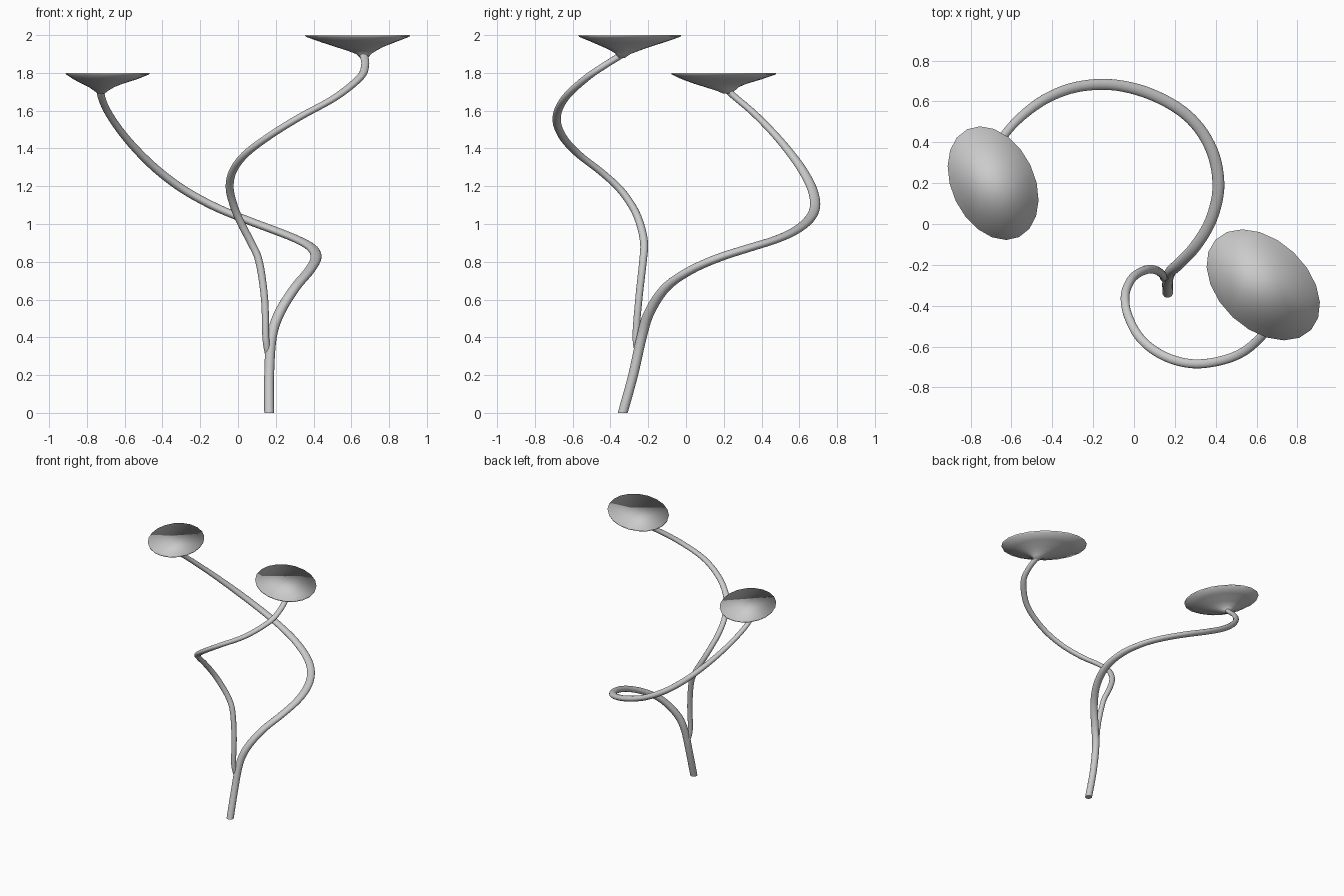
import bpy, bmesh
from math import sin, cos, pi, radians
from mathutils import Vector

if "Cube" in bpy.data.objects:
    bpy.data.objects.remove(bpy.data.objects["Cube"])

SIDES = 20
UP = Vector((0, 0, 1))


def loft(name, rings, angle):
    """Skin a list of vertex rings and cap both ends."""
    bm = bmesh.new()
    loops = [[bm.verts.new(p) for p in ring] for ring in rings]
    for a, b in zip(loops, loops[1:]):
        for i in range(len(a)):
            j = (i + 1) % len(a)
            bm.faces.new((a[i], a[j], b[j], b[i]))
    bm.faces.new(loops[0][::-1])
    bm.faces.new(loops[-1])
    bmesh.ops.recalc_face_normals(bm, faces=bm.faces)
    mesh = bpy.data.meshes.new(name)
    bm.to_mesh(mesh)
    bm.free()
    ob = bpy.data.objects.new(name, mesh)
    bpy.context.collection.objects.link(ob)
    bpy.ops.object.select_all(action='DESELECT')
    ob.select_set(True)
    bpy.context.view_layer.objects.active = ob
    bpy.ops.object.shade_smooth_by_angle(angle=radians(angle))
    return ob


def stem(name, pts, steps=5):
    """Sweep a circle, leaning towards level, along (x, y, z, radius) points."""
    p = [Vector(q) for q in pts]
    p = [2 * p[0] - p[1]] + p + [2 * p[-1] - p[-2]]
    path = []
    for a, b, c, d in zip(p, p[1:], p[2:], p[3:]):
        for s in range(steps):
            t = s / steps
            path.append(0.5 * (2 * b + (c - a) * t + (2 * a - 5 * b + 4 * c - d) * t**2
                               + (3 * b - a - 3 * c + d) * t**3))
    path.append(p[-2])
    rings = []
    for i, q in enumerate(path):
        normal = UP
        if i:
            tan = (path[min(i + 1, len(path) - 1)] - path[i - 1]).xyz.normalized()
            normal = (tan + 1.4 * UP).normalized()
        turn = UP.rotation_difference(normal)
        rings.append([q.xyz + q.w * (turn @ Vector((cos(k * 2 * pi / SIDES),
                                                    sin(k * 2 * pi / SIDES), 0)))
                      for k in range(SIDES)])
    return loft(name, rings, 50)


def cup(name, angle, rings):
    """Flared oval dish: rings of (x, y, z, long radius, short radius)."""
    ca, sa = cos(radians(angle)), sin(radians(angle))
    out = []
    for x, y, z, a, b in rings:
        ring = []
        for k in range(SIDES):
            u, v = a * cos(k * 2 * pi / SIDES), b * sin(k * 2 * pi / SIDES)
            ring.append((x + u * ca - v * sa, y + u * sa + v * ca, z))
        out.append(ring)
    return loft(name, out, 180)


# Main stem, rising from the base and sweeping round the back
stem("main_stem", [
    (.165, -.335, 0, .026), (.165, -.28, .2, .026), (.178, -.235, .4, .027),
    (.22, -.195, .53, .028), (.3, -.11, .66, .028), (.375, .015, .75, .028),
    (.413, .17, .82, .029), (.392, .33, .872, .029), (.32, .468, .915, .028),
    (.21, .57, .96, .028), (.05, .648, 1.02, .028), (-.12, .683, 1.09, .027),
    (-.285, .67, 1.18, .026), (-.42, .62, 1.28, .025), (-.53, .545, 1.385, .023),
    (-.62, .455, 1.49, .021), (-.69, .35, 1.595, .02),
    (-.725, .25, 1.68, .02), (-.72, .2, 1.73, .022)])

# Branch, splitting off low and looping round the front
stem("branch_stem", [
    (.16, -.25, .3, .016), (.147, -.265, .4, .018), (.141, -.25, .6, .019),
    (.112, -.228, .8, .02), (.07, -.222, .9, .021), (.018, -.243, 1.0, .021),
    (-.02, -.282, 1.09, .021), (-.044, -.355, 1.19, .021), (-.027, -.455, 1.28, .021),
    (.04, -.57, 1.37, .022), (.165, -.655, 1.465, .022), (.325, -.685, 1.565, .022),
    (.515, -.638, 1.67, .022), (.645, -.525, 1.775, .022), (.673, -.43, 1.84, .021),
    (.666, -.345, 1.895, .022), (.655, -.325, 1.93, .024)])

# Flared dishes
cup("lower_dish", 115.7, [
    (-.725, .222, 1.69, .024, .018), (-.725, .21, 1.705, .05, .032),
    (-.722, .19, 1.725, .095, .06), (-.718, .182, 1.742, .145, .095),
    (-.703, .19, 1.767, .225, .155), (-.69, .2, 1.792, .29, .2),
    (-.69, .2, 1.8, .293, .203)])
cup("upper_dish", -43.3, [
    (.668, -.345, 1.88, .024, .02), (.665, -.332, 1.9, .045, .032),
    (.655, -.322, 1.918, .09, .06), (.643, -.316, 1.937, .145, .098),
    (.636, -.305, 1.962, .225, .155), (.633, -.298, 1.991, .318, .215),
    (.633, -.298, 2.0, .322, .218)])
